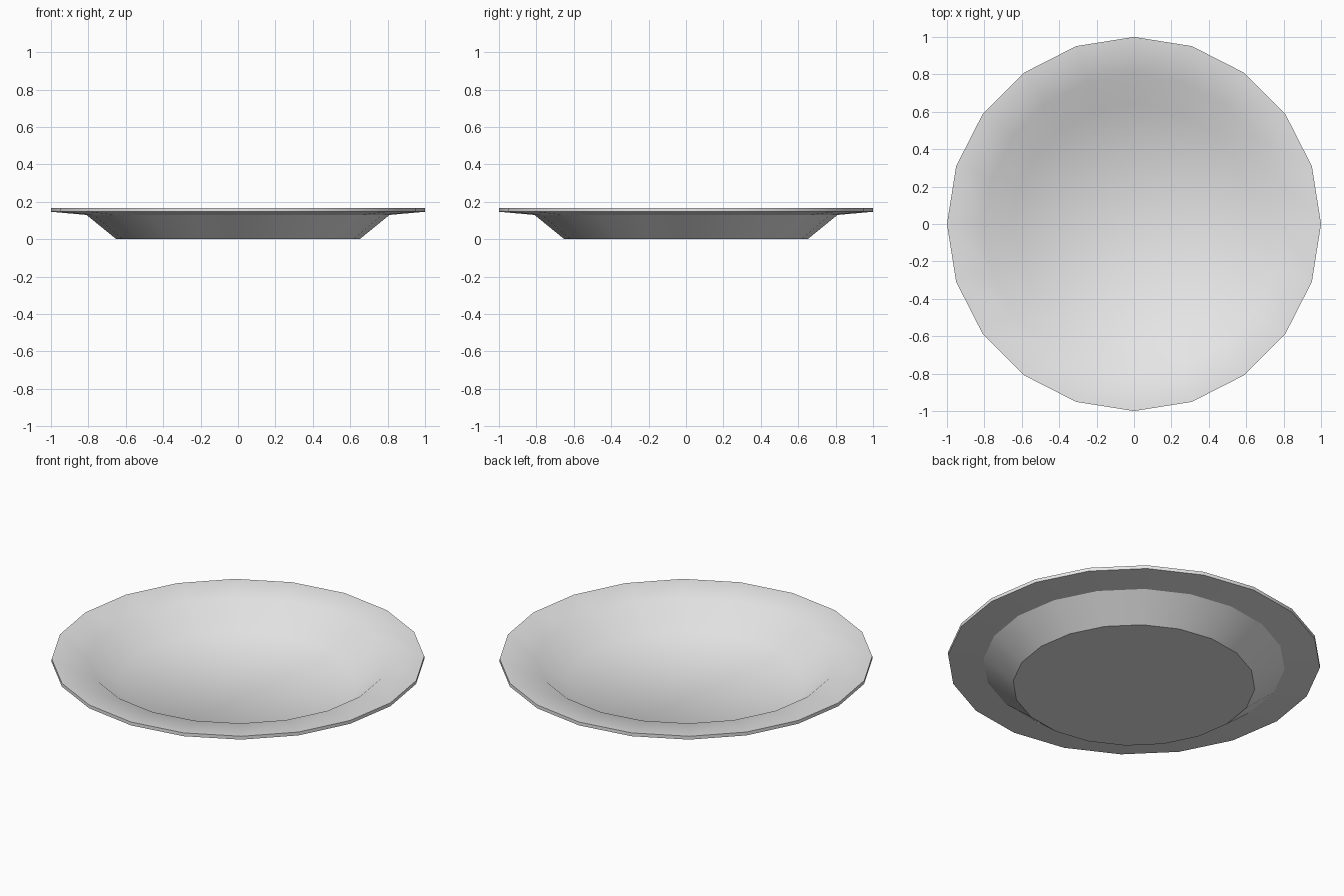
import bpy
import bmesh
from math import cos, sin, tau

cube = bpy.data.objects.get("Cube")
if cube:
    bpy.data.objects.remove(cube, do_unlink=True)

SIDES = 20

# Profile from the underside out to the rim and back into the dish:
# radius, height, whether the ring is a hard edge
PROFILE = [
    (0.65, 0.0, True),     # foot
    (0.81, 0.13, True),    # underside of the lip
    (1.0, 0.147, True),    # rim, lower edge
    (1.0, 0.167, True),    # rim, upper edge
    (0.80, 0.15, False),   # inside of the lip
    (0.64, 0.02, False),   # edge of the floor
]

china = bpy.data.materials.new("light grey china")
china.use_nodes = True
colour = (0.8, 0.8, 0.8, 1.0)
china.diffuse_color = colour
china.node_tree.nodes["Principled BSDF"].inputs["Base Color"].default_value = colour

# Rings of the plate
bm = bmesh.new()
angles = [tau * i / SIDES for i in range(SIDES)]
rings = [[bm.verts.new((r * cos(a), r * sin(a), z)) for a in angles]
         for r, z, hard in PROFILE]

# Walls between the rings, then the foot and the floor
for low, high in zip(rings, rings[1:]):
    for i in range(SIDES):
        j = (i + 1) % SIDES
        bm.faces.new((low[i], low[j], high[j], high[i]))
bm.faces.new(rings[0][::-1])
bm.faces.new(rings[-1])

# Smooth shading with hard edges along the chosen rings
for face in bm.faces:
    face.smooth = True
for ring, (r, z, hard) in zip(rings, PROFILE):
    for i in range(SIDES):
        bm.edges.get((ring[i], ring[(i + 1) % SIDES])).smooth = not hard

mesh = bpy.data.meshes.new("plate")
bm.to_mesh(mesh)
bm.free()
mesh.materials.append(china)
plate = bpy.data.objects.new("plate", mesh)
bpy.context.collection.objects.link(plate)
